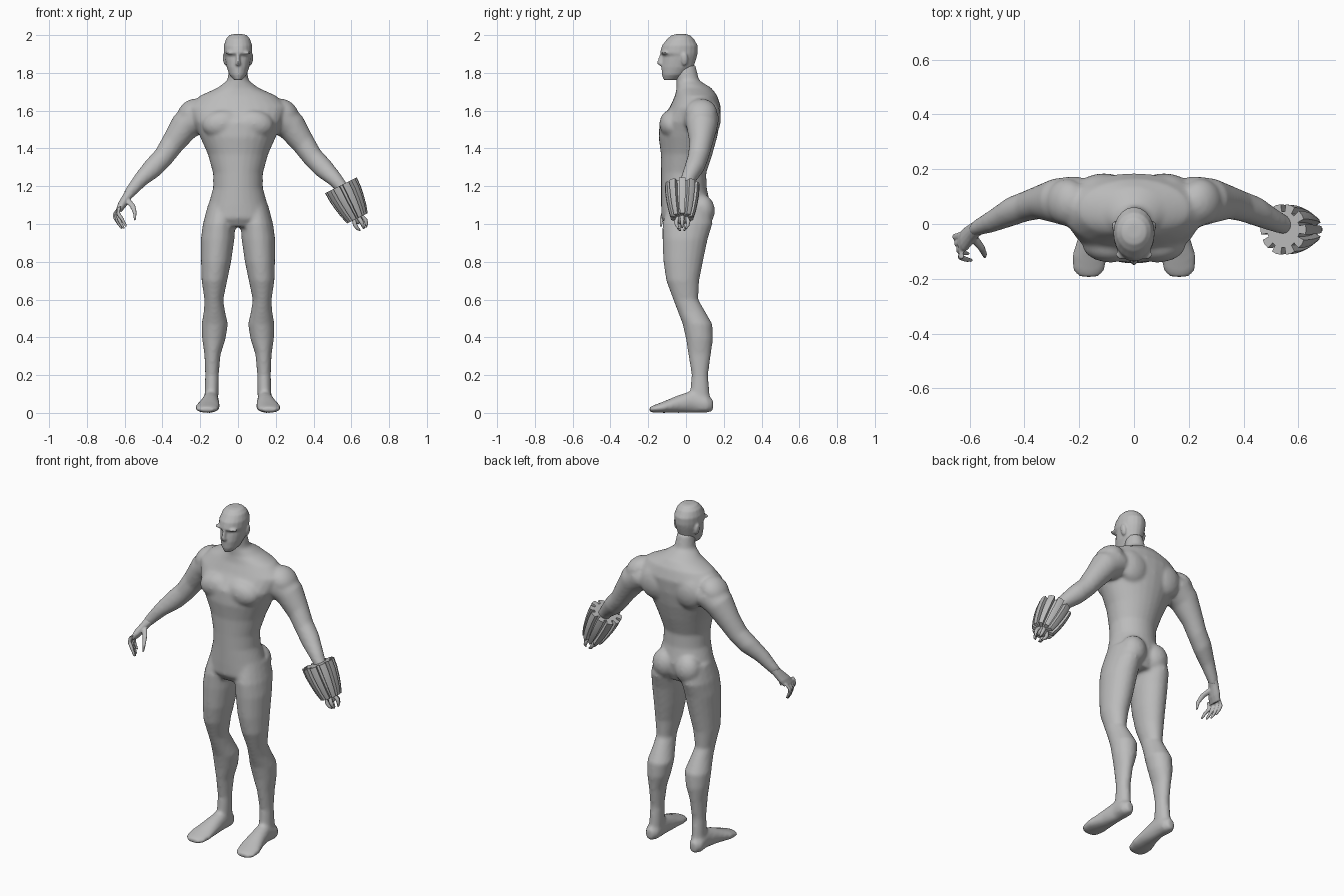
import bpy, bmesh, math
from mathutils import Vector, Matrix

if "Cube" in bpy.data.objects:
    bpy.data.objects.remove(bpy.data.objects["Cube"])

X, Y, Z = Vector((1, 0, 0)), Vector((0, 1, 0)), Vector((0, 0, 1))

grey = bpy.data.materials.new("clay_grey")
grey.use_nodes = True
tone = (0.5, 0.5, 0.5, 1)
grey.diffuse_color = tone
grey.node_tree.nodes["Principled BSDF"].inputs["Base Color"].default_value = tone


def skin(bm, loops):
    """Bridge point loops into a closed tube with capped ends."""
    rows = [[bm.verts.new(p) for p in loop] for loop in loops]
    n = len(rows[0])
    for a, b in zip(rows, rows[1:]):
        for i in range(n):
            j = (i + 1) % n
            bm.faces.new((a[i], a[j], b[j], b[i]))
    bm.faces.new(rows[0][::-1])
    bm.faces.new(rows[-1])


def loft(bm, rings, u=X, v=Y, sides=20):
    """Rings are (centre, radius along u, radius along v)."""
    turns = [math.tau * i / sides for i in range(sides)]
    skin(bm, [[Vector(c) + u * (ru * math.cos(t)) + v * (rv * math.sin(t))
               for t in turns] for c, ru, rv in rings])


def stack(bm, rows, sides=20):
    """Horizontal rings from (z, centre x, half width, front y, back y)."""
    loft(bm, [((x, (f + b) / 2, z), w, (b - f) / 2) for z, x, w, f, b in rows], sides=sides)


def ball(bm, centre, radii, tilt=0):
    m = Matrix.Translation(centre) @ Matrix.Rotation(tilt, 4, 'Y') @ Matrix.Diagonal((*radii, 1))
    bmesh.ops.create_uvsphere(bm, u_segments=20, v_segments=12, radius=1, matrix=m)


def mirror_x(bm):
    """Add a copy of everything on the other side."""
    geo = bmesh.ops.duplicate(bm, geom=bm.verts[:] + bm.edges[:] + bm.faces[:])["geom"]
    for v in geo:
        if isinstance(v, bmesh.types.BMVert):
            v.co.x *= -1


def finish(name, bm, voxel=0, smooth=4, angle=50):
    bmesh.ops.recalc_face_normals(bm, faces=bm.faces)
    mesh = bpy.data.meshes.new(name)
    bm.to_mesh(mesh)
    bm.free()
    mesh.materials.append(grey)
    ob = bpy.data.objects.new(name, mesh)
    bpy.context.collection.objects.link(ob)
    if voxel:
        r = ob.modifiers.new("weld", 'REMESH')
        r.mode, r.voxel_size, r.use_smooth_shade = 'VOXEL', voxel, True
        s = ob.modifiers.new("soften", 'SMOOTH')
        s.factor, s.iterations = 0.5, smooth
    bpy.ops.object.select_all(action='DESELECT')
    bpy.context.view_layer.objects.active = ob
    ob.select_set(True)
    if voxel:
        bpy.ops.object.shade_smooth()
    else:
        bpy.ops.object.shade_smooth_by_angle(angle=math.radians(angle))
    return ob


# Body: one side's limbs and muscles, mirrored, then the torso, all welded
bm = bmesh.new()
stack(bm, [  # leg
    (1.1, .085, .075, -.1, .13), (1.0, .1, .086, -.125, .14), (.92, .108, .089, -.125, .115),
    (.8, .116, .08, -.12, .09), (.7, .125, .068, -.105, .07), (.6, .128, .05, -.068, .065),
    (.54, .125, .056, -.045, .1), (.47, .123, .07, -.018, .14), (.39, .128, .062, 0, .143),
    (.31, .135, .043, .012, .132), (.2, .138, .036, .03, .117), (.1, .14, .037, .02, .125),
    (.02, .145, .036, .04, .135)])
loft(bm, [  # foot
    ((.145, .143, .04), .022, .03), ((.145, .11, .045), .043, .045), ((.143, .04, .06), .042, .06),
    ((.15, -.04, .047), .052, .047), ((.162, -.12, .03), .066, .03),
    ((.165, -.17, .021), .058, .02), ((.165, -.194, .018), .035, .012)], X, Z)
across = Vector((.7, 0, .7))
loft(bm, [  # arm
    ((.15, .07, 1.58), .08, .09), ((.22, .08, 1.56), .092, .095), ((.285, .085, 1.515), .08, .082),
    ((.345, .08, 1.43), .065, .062), ((.395, .065, 1.355), .056, .056),
    ((.45, .045, 1.297), .055, .054), ((.515, .012, 1.235), .041, .042),
    ((.57, -.012, 1.17), .031, .031), ((.585, -.02, 1.15), .028, .028)], across, Y)
ball(bm, (.245, .08, 1.59), (.085, .085, .065), .7)      # shoulder cap
ball(bm, (.085, -.075, 1.53), (.105, .066, .075), .15)   # chest muscle
ball(bm, (.11, .125, 1.56), (.1, .06, .1))               # shoulder blade
ball(bm, (.075, .085, 1.07), (.075, .068, .085))         # buttock
mirror_x(bm)
stack(bm, [(z, 0, w, f, b) for z, w, f, b in (
    (1.84, .045, -.055, .05), (1.76, .056, -.05, .07), (1.72, .11, -.05, .135),
    (1.68, .2, -.058, .165), (1.62, .265, -.085, .185), (1.54, .235, -.14, .18),
    (1.46, .2, -.145, .165), (1.37, .16, -.133, .14), (1.27, .132, -.132, .107),
    (1.19, .132, -.132, .11), (1.1, .157, -.132, .13), (1.03, .178, -.13, .12),
    (.985, .16, -.1, .1))], 28)
finish("body", bm, .01, 6)

# Head with recessed eye band, brow, nose, ears
bm = bmesh.new()
stack(bm, [(z, 0, w, f, b) for z, w, f, b in (
    (1.762, .022, -.118, -.05), (1.79, .046, -.128, 0), (1.83, .06, -.13, .04),
    (1.87, .068, -.124, .053), (1.888, .071, -.12, .058), (1.905, .075, -.138, .062),
    (1.945, .075, -.127, .062), (1.98, .064, -.1, .042), (2.0, .045, -.075, .02),
    (2.005, .025, -.05, 0))])
stack(bm, [(1.9, 0, .01, -.138, -.1), (1.86, 0, .013, -.152, -.1),
           (1.845, 0, .017, -.15, -.1), (1.835, 0, .01, -.135, -.1)], 8)
for side in (-1, 1):
    ball(bm, (side * .068, -.008, 1.872), (.012, .019, .034), side * .15)
    ball(bm, (side * .035, -.112, 1.906), (.034, .018, .009))
finish("head", bm, .006, 2)

# Bare right hand: palm, four curled fingers and thumb
bm = bmesh.new()
thick = Vector((.9, 0, .4))
loft(bm, [((-.565, -.01, 1.175), .028, .028), ((-.59, -.03, 1.14), .024, .034),
          ((-.615, -.055, 1.1), .023, .043), ((-.632, -.07, 1.07), .016, .04)],
     Vector((.85, 0, -.5)), Y, 12)
for i in range(4):
    y = -.04 - .025 * i
    drop = (.015, 0, 0, .012)[i]
    loft(bm, [((-.63, y, 1.09), .012, .013), ((-.655 + .007 * i, y - .006, 1.055), .011, .011),
              ((-.65 + .012 * i, y - .014, 1.015 + drop), .01, .01),
              ((-.628 + .012 * i, y - .018, .975 + drop), .006, .006)], thick, Y, 8)
loft(bm, [((-.59, -.045, 1.13), .018, .018), ((-.558, -.085, 1.095), .015, .014),
          ((-.546, -.11, 1.06), .011, .011), ((-.545, -.12, 1.02), .006, .006)], thick, Y, 8)
finish("right_hand", bm, .004, 2)

# Slatted gauntlet: a toothed barrel along the left forearm
axis = Vector((.447, 0, -.894))
u = Vector((.894, 0, .447))
start = Vector((.545, -.02, 1.205))
TEETH = 10


def gear(dist, outer, depth):
    loop = []
    for k in range(TEETH):
        for off, r in ((-.32, outer), (0, outer * 1.02), (.32, outer), (.34, outer - depth), (.66, outer - depth)):
            t = math.tau * (k + off) / TEETH
            loop.append(start + axis * dist + (u * math.cos(t) + Y * math.sin(t)) * r)
    return loop


bm = bmesh.new()
skin(bm, [gear(d, r, .026) for d, r in
          ((0, .092), (.05, .09), (.1, .083), (.15, .073), (.195, .06))])
finish("left_gauntlet", bm, angle=30)

# Left hand: short claws reaching out of the gauntlet
bm = bmesh.new()
end = start + axis * .18
loft(bm, [(end, .03, .032), (end + axis * .035, .024, .028), (end + axis * .045, .012, .016)], u, Y, 10)
for k in range(5):
    t = math.tau * k / 5
    out = u * math.cos(t) + Y * math.sin(t)
    path = ((.01, .022, .012), (.04, .034, .011), (.065, .03, .009), (.08, .02, .005))
    loft(bm, [(end + axis * d + out * o, r, r) for d, o, r in path], u, Y, 8)
finish("left_hand", bm)
